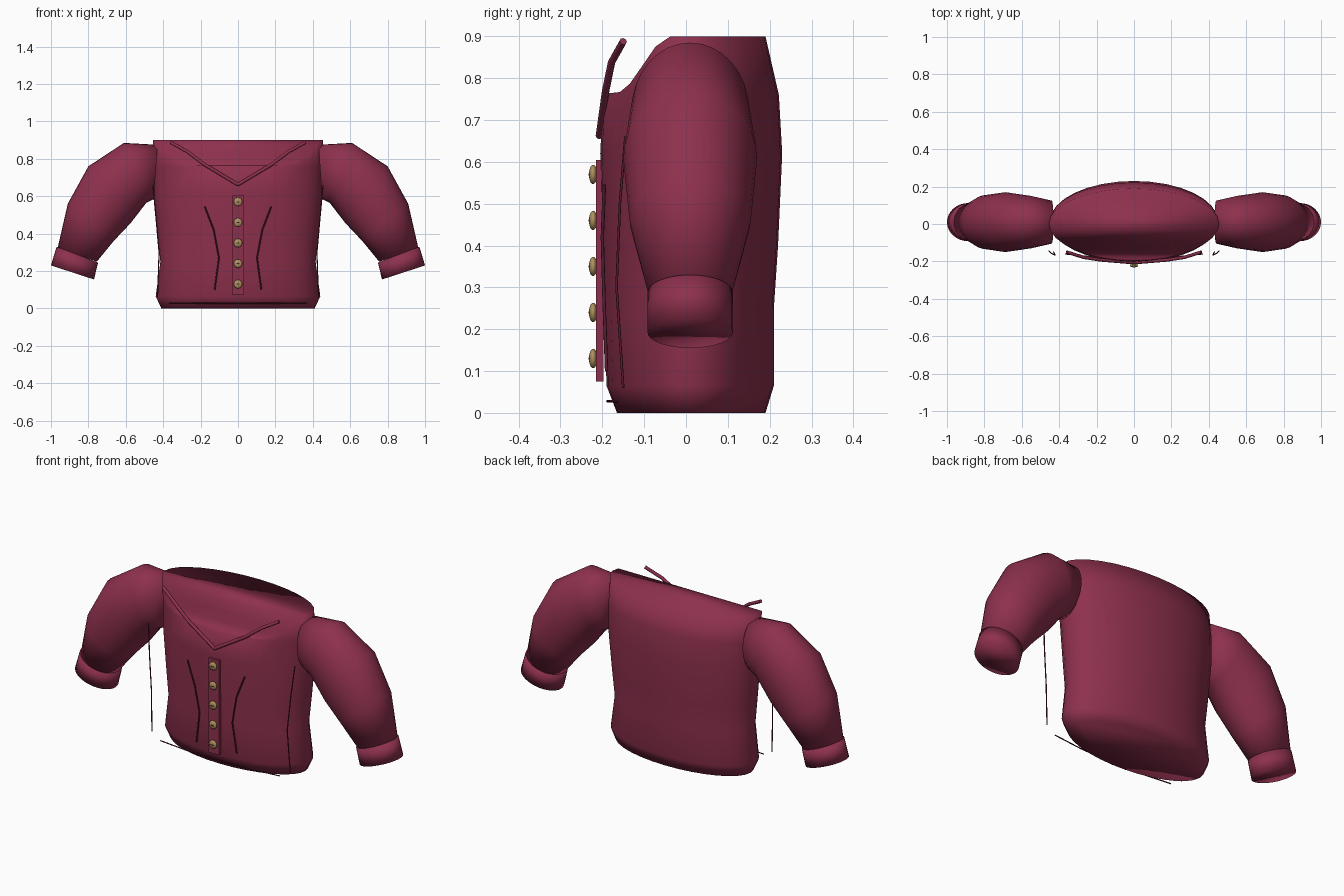
import bpy, bmesh, math
from mathutils import Vector

old = bpy.data.objects.get("Cube")
if old:
    bpy.data.objects.remove(old, do_unlink=True)


def material(name, colour):
    m = bpy.data.materials.new(name)
    m.use_nodes = True
    m.diffuse_color = (*colour, 1)
    bsdf = m.node_tree.nodes["Principled BSDF"]
    bsdf.inputs["Base Color"].default_value = (*colour, 1)
    bsdf.inputs["Roughness"].default_value = 0.8
    return m


WINE = material("wine cloth", (0.27, 0.03, 0.075))
SEAM = material("dark wine seam", (0.11, 0.012, 0.032))
BRASS = material("brass", (0.42, 0.29, 0.11))
SEGS = 32


def finish(bm, name, mat, smooth=True):
    bmesh.ops.recalc_face_normals(bm, faces=bm.faces[:])
    for f in bm.faces:
        f.smooth = smooth
    me = bpy.data.meshes.new(name)
    bm.to_mesh(me)
    bm.free()
    me.materials.append(mat)
    ob = bpy.data.objects.new(name, me)
    bpy.context.collection.objects.link(ob)
    return ob


def bridge(bm, rings):
    for a, b in zip(rings, rings[1:]):
        for i in range(SEGS):
            j = (i + 1) % SEGS
            bm.faces.new((a[i], a[j], b[j], b[i]))


def angles():
    return [2 * math.pi * i / SEGS for i in range(SEGS)]


def neckline_drop(s):
    # Smooth scoop, only on the front half of the rim
    t = min(max((s - 0.2) / 0.68, 0), 1)
    return 0.135 * t * t * (3 - 2 * t)


# Torso: height, half width, front y, back y
TORSO = [(0, 0.41, -0.165, 0.19), (0.065, 0.44, -0.19, 0.21),
         (0.25, 0.415, -0.195, 0.21), (0.4, 0.43, -0.2, 0.22),
         (0.62, 0.45, -0.205, 0.23), (0.76, 0.452, -0.198, 0.222),
         (0.9, 0.455, -0.19, 0.19)]
bm = bmesh.new()
rings = []
for z, w, front, back in TORSO:
    mid, depth = (front + back) / 2, (back - front) / 2
    top = z == TORSO[-1][0]
    rings.append([bm.verts.new((w * math.cos(a), mid + depth * math.sin(a),
                                z - (neckline_drop(-math.sin(a)) if top else 0)))
                  for a in angles()])
bridge(bm, rings)
bm.faces.new(rings[0])
# Scooped top closed with strips running from side to side
rim, half = rings[-1], SEGS // 2
quarter = SEGS // 4
across = [(rim[(quarter - k) % SEGS], rim[(quarter + k) % SEGS]) for k in range(half + 1)]
for (r0, l0), (r1, l1) in zip(across, across[1:]):
    bm.faces.new([v for i, v in enumerate((r0, l0, l1, r1))
                  if v not in (r0, l0, l1, r1)[:i]])
finish(bm, "torso", WINE)


def tube(name, side, sections):
    # Each section: outer (x, z), inner (x, z), half depth
    bm = bmesh.new()
    rings = []
    for outer, inner, depth in sections:
        o = Vector((side * outer[0], 0.01, outer[1]))
        i = Vector((side * inner[0], 0.01, inner[1]))
        mid, arm = (o + i) / 2, (o - i) / 2
        rings.append([bm.verts.new(mid + arm * math.cos(a)
                                   + Vector((0, depth * math.sin(a), 0)))
                      for a in angles()])
    bridge(bm, rings)
    bm.faces.new(rings[0])
    bm.faces.new(rings[-1])
    return finish(bm, name, WINE)


def cord(name, points, radius, mat):
    cu = bpy.data.curves.new(name, "CURVE")
    cu.dimensions = "3D"
    cu.bevel_depth = radius
    cu.bevel_resolution = 2
    cu.use_fill_caps = True
    sp = cu.splines.new("POLY")
    sp.points.add(len(points) - 1)
    for p, co in zip(sp.points, points):
        p.co = (*co, 1)
    cu.materials.append(mat)
    ob = bpy.data.objects.new(name, cu)
    bpy.context.collection.objects.link(ob)
    return ob


SLEEVE = [((0.43, 0.875), (0.45, 0.585), 0.115), ((0.61, 0.885), (0.49, 0.565), 0.14),
          ((0.8, 0.76), (0.575, 0.455), 0.16), ((0.91, 0.56), (0.665, 0.36), 0.145),
          ((0.965, 0.32), (0.755, 0.25), 0.1)]
CUFF = [((0.97, 0.33), (0.748, 0.245), 0.102), ((1.0, 0.23), (0.77, 0.155), 0.102)]
SIDE_SEAM = [(0.455, -0.145, 0.66), (0.44, -0.158, 0.5), (0.422, -0.166, 0.3),
             (0.43, -0.15, 0.06)]
DART = [(0.178, -0.195, 0.545), (0.13, -0.2, 0.42), (0.102, -0.196, 0.27),
        (0.125, -0.19, 0.1)]
COLLAR = [(0, -0.207, 0.662), (0.18, -0.192, 0.77), (0.27, -0.178, 0.838),
          (0.36, -0.15, 0.888)]

# Sleeves, cuffs, seams and neck trim on both sides
for label, s in (("left", 1), ("right", -1)):
    tube(label + "_sleeve", s, SLEEVE)
    tube(label + "_cuff", s, CUFF)
    for part, path, r, mat in (("side_seam", SIDE_SEAM, 0.003, SEAM),
                               ("front_dart", DART, 0.004, SEAM),
                               ("neck_trim", COLLAR, 0.009, WINE)):
        cord(label + "_" + part, [(s * x, y, z) for x, y, z in path], r, mat)

# Hem stitching
cord("hem_stitch", [(-0.37, -0.16, 0.028), (-0.19, -0.18, 0.028), (0, -0.188, 0.028),
                    (0.19, -0.18, 0.028), (0.37, -0.16, 0.028)], 0.003, SEAM)


def box(name, centre, size, mat):
    bm = bmesh.new()
    bmesh.ops.create_cube(bm, size=1)
    for v in bm.verts:
        v.co = Vector(c + p * k for c, p, k in zip(centre, v.co, size))
    return finish(bm, name, mat, False)


# Button strip
box("button_strip", (0, -0.206, 0.34), (0.064, 0.018, 0.53), WINE)

# Buttons with a thread bar
for n in range(5):
    z = 0.13 + 0.11 * n
    bm = bmesh.new()
    bmesh.ops.create_uvsphere(bm, u_segments=20, v_segments=12, radius=1)
    for v in bm.verts:
        v.co = Vector((v.co.x * 0.023, -0.222 + v.co.y * 0.01, z + v.co.z * 0.023))
    finish(bm, f"button_{n + 1}", BRASS)
    box(f"button_thread_{n + 1}", (0, -0.2305, z), (0.018, 0.005, 0.005), SEAM)
